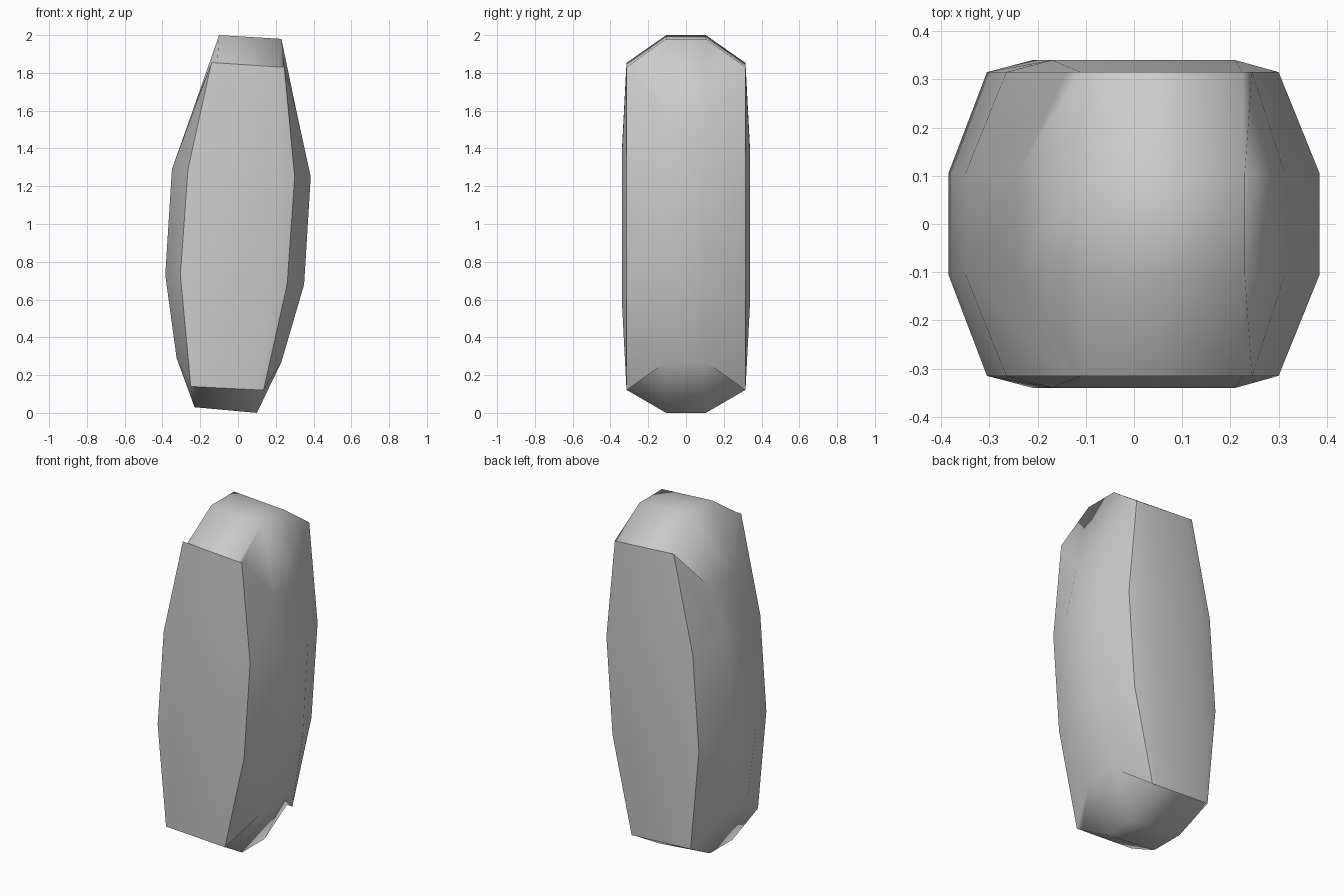
import bpy
import bmesh

if "Cube" in bpy.data.objects:
    bpy.data.objects.remove(bpy.data.objects["Cube"])

# Widest cross-section (x, z), clockwise from the top left, used at y = +-0.105
MID = [(-.10, 2.0), (.23, 1.98), (.313, 1.58), (.385, 1.25), (.35, .68), (.23, .27),
       (.10, 0), (-.23, .03), (-.325, .29), (-.385, .73), (-.35, 1.29), (-.24, 1.6)]
# Outline of the front and back faces, same order, used at y = +-0.315
RIM = [(-.11, 1.853), (.225, 1.831), (.245, 1.83), (.30, 1.25), (.26, .68), (.135, .12),
       (.10, .122), (-.23, .139), (-.25, .14), (-.305, .73), (-.265, 1.29), (-.14, 1.855)]
# Slight bulge inside the faces, used at y = +-0.34
CORE = [(-.17, 1.38), (.21, 1.36), (.17, .6), (-.21, .62)]

bm = bmesh.new()


def ring(points, y):
    return [bm.verts.new((x, y, z)) for x, z in points]


def bridge(a, b):
    n = len(a)
    for i in range(n):
        j = (i + 1) % n
        bm.faces.new((a[i], a[j], b[j], b[i]))


mids = []
for side in (-1, 1):
    mid, rim, core = ring(MID, side * .105), ring(RIM, side * .315), ring(CORE, side * .34)
    mids.append(mid)
    # Sloping flank from the waist to the face outline
    bridge(mid, rim)
    # Bulged face: corner quads, edge quads and the centre
    for k in range(4):
        c, d = core[k], core[(k + 1) % 4]
        i = k * 3
        bm.faces.new((rim[i - 2], rim[i - 1], rim[i], c))
        bm.faces.new((rim[i], rim[i + 1], d, c))
    bm.faces.new(core)
    # Crisp outline around the face
    for i in range(12):
        bm.edges.get((rim[i - 1], rim[i])).smooth = False

# Band joining the two halves
bridge(*mids)

bmesh.ops.recalc_face_normals(bm, faces=bm.faces)
for f in bm.faces:
    f.smooth = True
mesh = bpy.data.meshes.new("leaning_slab")
bm.to_mesh(mesh)
bm.free()
bpy.context.collection.objects.link(bpy.data.objects.new("leaning_slab", mesh))
